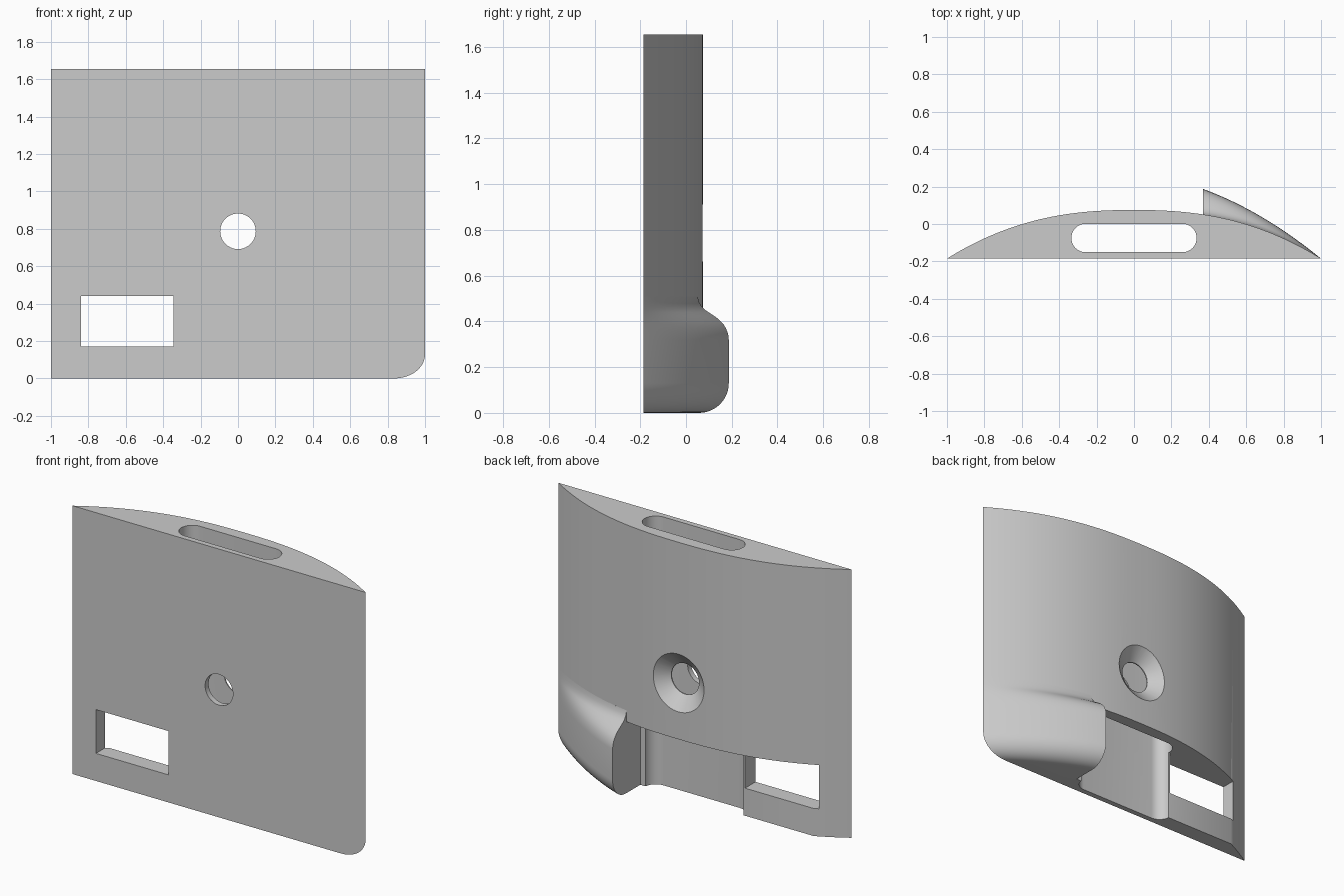
import bpy, bmesh, math

FRONT = -0.185       # flat front plane
HEIGHT = 1.655
GRIP_X = 0.37        # inner side of the thumb grip
GRIP_TOP = 0.51
POCKET_Y = -0.083    # floor of the rear pocket

old = bpy.data.objects.get("Cube")
if old:
    bpy.data.objects.remove(old, do_unlink=True)

grey = bpy.data.materials.new("plain grey")
grey.use_nodes = True
COLOR = (0.6, 0.6, 0.6, 1)
grey.diffuse_color = COLOR
grey.node_tree.nodes["Principled BSDF"].inputs["Base Color"].default_value = COLOR


def finish(bm, name):
    bmesh.ops.remove_doubles(bm, verts=bm.verts, dist=1e-5)
    bmesh.ops.recalc_face_normals(bm, faces=bm.faces)
    mesh = bpy.data.meshes.new(name)
    bm.to_mesh(mesh)
    bm.free()
    mesh.materials.append(grey)
    obj = bpy.data.objects.new(name, mesh)
    bpy.context.collection.objects.link(obj)
    return obj


def prism(name, outline, z0, z1):
    bm = bmesh.new()
    face = bm.faces.new([bm.verts.new((x, y, z0)) for x, y in outline])
    top = bmesh.ops.extrude_face_region(bm, geom=[face])["geom"]
    verts = [v for v in top if isinstance(v, bmesh.types.BMVert)]
    bmesh.ops.translate(bm, verts=verts, vec=(0, 0, z1 - z0))
    return finish(bm, name)


def box(name, x0, x1, y0, y1, z0, z1):
    return prism(name, [(x0, y0), (x1, y0), (x1, y1), (x0, y1)], z0, z1)


def lathe_y(name, profile, z, n=64):
    # Solid of revolution about a front-to-back axis, profile = (y, radius)
    bm = bmesh.new()
    rings = []
    for y, r in profile:
        rings.append([bm.verts.new((r * math.cos(2 * math.pi * i / n), y,
                                    z + r * math.sin(2 * math.pi * i / n)))
                      for i in range(n)])
    for a, b in zip(rings, rings[1:]):
        for i in range(n):
            j = (i + 1) % n
            bm.faces.new((a[i], a[j], b[j], b[i]))
    bm.faces.new(rings[0])
    bm.faces.new(rings[-1])
    return finish(bm, name)


def back(x):
    return 0.075 - 0.26 * abs(x) ** 2.4


def grip_edge(x):
    u = (x - GRIP_X) / (1 - GRIP_X)
    return 0.187 - 0.372 * (0.62 * u + 0.38 * u * u)


# Curved body
N = 64
arc = [(1 - 2 * i / N, back(1 - 2 * i / N)) for i in range(N + 1)]
body = prism("curved_body", arc, 0, HEIGHT)

# Cutters: slot, rear pocket, window, countersunk hole, seat for the grip
R, CY, CX = 0.076, -0.075, 0.259
slot = []
for cx, start in ((CX, -90), (-CX, 90)):
    for i in range(17):
        a = math.radians(start + 180 * i / 16)
        slot.append((cx + R * math.cos(a), CY + R * math.sin(a)))
cutters = [
    prism("slot_cutter", slot, -0.1, HEIGHT + 0.1),
    box("pocket_cutter", -1.1, GRIP_X, POCKET_Y, 0.3, -0.1, 0.44),
    box("window_cutter", -0.84, -0.345, -0.4, 0.3, 0.17, 0.44),
    lathe_y("hole_cutter", [(-0.4, 0.095), (0.008, 0.095), (0.075, 0.178),
                            (0.2, 0.178)], 0.787),
    box("grip_seat_cutter", GRIP_X, 1.2, -0.4, 0.3, -0.1, GRIP_TOP),
]
bpy.context.view_layer.objects.active = body
for c in cutters:
    m = body.modifiers.new(c.name, "BOOLEAN")
    m.operation = "DIFFERENCE"
    m.solver = "EXACT"
    m.object = c
    bpy.ops.object.modifier_apply(modifier=m.name)
    bpy.data.objects.remove(c, do_unlink=True)

# Thumb grip: rows of (z, inset, swell), rounded below and blended above
RB = 0.13
rows = []
for i in range(13):
    a = math.radians(90 * i / 12)
    rows.append((RB * (1 - math.cos(a)), RB * (1 - math.sin(a)), 1))
rows += [(0.32, 0, 1), (0.345, 0, 0.98), (0.37, 0, 0.91), (0.39, 0, 0.82),
         (0.41, 0, 0.67), (0.425, 0, 0.52), (0.44, 0, 0.35), (0.45, 0, 0.24),
         (0.465, 0, 0.13), (0.485, 0, 0.04), (GRIP_TOP, 0, 0)]


def grip_y(x, inset, swell):
    return back(x) + (grip_edge(x) - back(x)) * swell - inset


bm = bmesh.new()
M = 32
outer, flat = [], []
for z, inset, swell in rows:
    lo, hi = GRIP_X, 1.0
    for _ in range(40):
        mid = (lo + hi) / 2
        if grip_y(mid, inset, swell) > FRONT:
            lo = mid
        else:
            hi = mid
    xs = [GRIP_X + (hi - GRIP_X) * i / M for i in range(M + 1)]
    tip = bm.verts.new((hi, FRONT, z))
    outer.append([bm.verts.new((x, grip_y(x, inset, swell), z)) for x in xs[:-1]] + [tip])
    flat.append([bm.verts.new((x, FRONT, z)) for x in xs[:-1]] + [tip])
for k in range(len(rows) - 1):
    for grid in (outer, flat):
        for i in range(M):
            bm.faces.new((grid[k][i], grid[k][i + 1], grid[k + 1][i + 1], grid[k + 1][i]))
    bm.faces.new((outer[k][0], outer[k + 1][0], flat[k + 1][0], flat[k][0]))
for k in (0, -1):
    bm.faces.new(outer[k] + flat[k][-2::-1])
grip = finish(bm, "thumb_grip")

# Smooth curves, sharp corners
for obj in (body, grip):
    bpy.ops.object.select_all(action="DESELECT")
    obj.select_set(True)
    bpy.context.view_layer.objects.active = obj
    bpy.ops.object.shade_smooth_by_angle(angle=math.radians(30))
